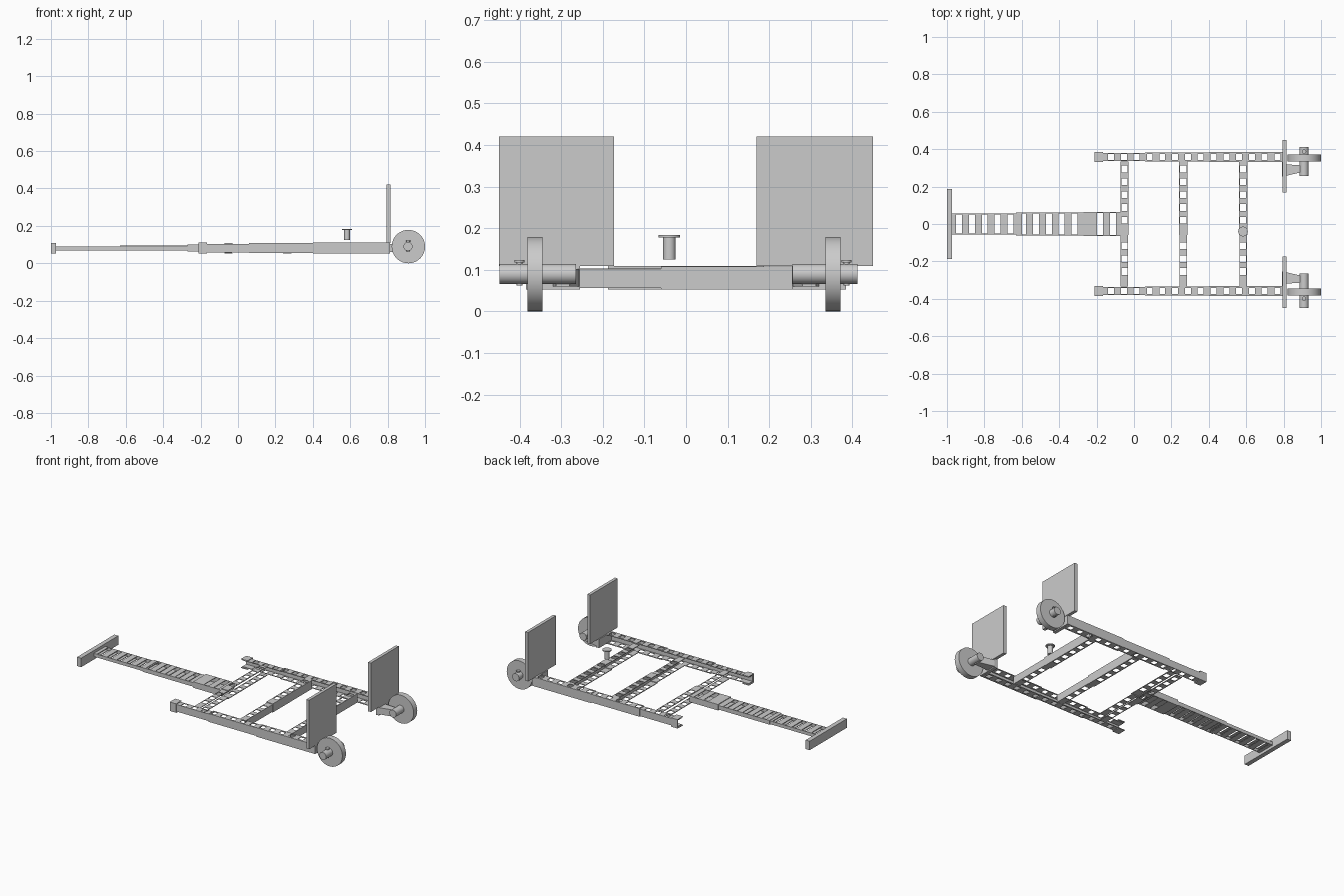
import bpy, bmesh, math
from mathutils import Matrix, Vector

if "Cube" in bpy.data.objects:
    bpy.data.objects.remove(bpy.data.objects["Cube"])

steel = bpy.data.materials.new("light grey steel")
steel.diffuse_color = (0.6, 0.6, 0.6, 1)
steel.use_nodes = True
steel.node_tree.nodes["Principled BSDF"].inputs["Base Color"].default_value = steel.diffuse_color
PITCH = 0.0685


def finish(bm, name):
    me = bpy.data.meshes.new(name)
    bm.to_mesh(me)
    bm.free()
    me.materials.append(steel)
    ob = bpy.data.objects.new(name, me)
    bpy.context.collection.objects.link(ob)
    return ob


def box(name, x0, x1, y0, y1, z0, z1):
    bm = bmesh.new()
    bmesh.ops.create_cube(bm, size=1)
    for v in bm.verts:
        v.co = Vector(((x0 if v.co.x < 0 else x1),
                       (y0 if v.co.y < 0 else y1),
                       (z0 if v.co.z < 0 else z1)))
    return finish(bm, name)


def cylinder(name, centre, radius, length, axis="Z", sides=32):
    bm = bmesh.new()
    rot = Matrix.Rotation(math.pi / 2, 4, "X") if axis == "Y" else Matrix()
    bmesh.ops.create_cone(bm, cap_ends=True, segments=sides, radius1=radius,
                          radius2=radius, depth=length,
                          matrix=Matrix.Translation(centre) @ rot)
    ob = finish(bm, name)
    bpy.ops.object.select_all(action="DESELECT")
    bpy.context.view_layer.objects.active = ob
    ob.select_set(True)
    bpy.ops.object.shade_smooth_by_angle(angle=math.radians(35))
    return ob


def channel(name, axis, u0, u1, v_open, v_web, z0, z1, phase, hole, margin,
            web=True, both=False):
    """Folded channel along an axis: pierced top and bottom flanges plus side webs."""
    d = math.copysign(margin, v_web - v_open)
    ring = [(v_open, z1), (v_open + d, z1), (v_web - d, z1), (v_web, z1),
            (v_web, z0), (v_web - d, z0), (v_open + d, z0), (v_open, z0)]
    spans, k = [], math.ceil((u0 + hole * 0.7 - phase) / PITCH)
    while phase + k * PITCH + hole * 0.7 <= u1:
        c = phase + k * PITCH
        spans.append((c - hole / 2, c + hole / 2))
        k += 1
    us = [u0] + [u for s in spans for u in s] + [u1]
    bm = bmesh.new()
    rows = [[bm.verts.new((u, v, z) if axis == "X" else (v, u, z)) for v, z in ring] for u in us]
    for i in range(len(us) - 1):
        for s in range(8):
            if (s in (1, 5) and i % 2) or (s == 3 and not web) or (s == 7 and not both):
                continue
            t = (s + 1) % 8
            bm.faces.new((rows[i][s], rows[i][t], rows[i + 1][t], rows[i + 1][s]))
    bmesh.ops.delete(bm, geom=[v for v in bm.verts if not v.link_faces], context="VERTS")
    ob = finish(bm, name)
    mod = ob.modifiers.new("sheet thickness", "SOLIDIFY")
    mod.thickness = 0.004
    mod.offset = 0
    return ob


for side, s in (("near", -1), ("far", 1)):
    # Telescoping side rails, open toward the middle
    for i, (a, b, half, z0, z1) in enumerate([(-0.205, 0.07, 0.020, 0.06, 0.102),
                                              (0.06, 0.41, 0.023, 0.057, 0.106),
                                              (0.40, 0.80, 0.026, 0.054, 0.109)]):
        channel(f"{side}_rail_section_{i + 1}", "X", a, b, s * (0.357 - half), s * (0.357 + half),
                z0, z1, -0.123, 0.032, half - 0.016)
    # Sleeve at the free end of the rail
    channel(f"{side}_rail_end_sleeve", "X", -0.21, -0.165, s * 0.331, s * 0.383,
            0.055, 0.109, 5.0, 0.04, 0.01)
    # Mounting flange and tapered axle bracket
    box(f"{side}_mount_flange", 0.79, 0.812, *sorted((s * 0.255, s * 0.385)), 0.053, 0.109)
    bm = bmesh.new()
    prof = [(0.80, 0.255), (0.80, 0.32), (0.91, 0.312), (0.91, 0.28)]
    f = bm.faces.new([bm.verts.new((x, s * y, 0.06)) for x, y in prof])
    ext = bmesh.ops.extrude_face_region(bm, geom=[f])["geom"]
    bmesh.ops.translate(bm, vec=(0, 0, 0.042),
                        verts=[g for g in ext if isinstance(g, bmesh.types.BMVert)])
    bmesh.ops.recalc_face_normals(bm, faces=bm.faces[:])
    finish(bm, f"{side}_axle_bracket")

# Upright plates
box("near_upright_plate", 0.795, 0.815, -0.45, -0.173, 0.109, 0.42)
box("far_upright_plate", 0.795, 0.815, 0.169, 0.45, 0.109, 0.42)

# Wheels, axles and locking pins
for side, wy, a, b, py in (("near", -0.363, -0.448, -0.264, -0.40),
                           ("far", 0.353, 0.256, 0.412, 0.386)):
    cylinder(f"{side}_wheel", (0.911, wy, 0.0893), 0.0893, 0.036, "Y", 48)
    cylinder(f"{side}_axle", (0.909, (a + b) / 2, 0.09), 0.024, b - a, "Y")
    cylinder(f"{side}_locking_pin", (0.909, py, 0.092), 0.007, 0.06, "Z", 16)
    cylinder(f"{side}_locking_pin_head", (0.909, py, 0.12), 0.012, 0.006, "Z", 16)

# Cross members, each in two telescoping halves
for i, (x, web) in enumerate([(-0.051, False), (0.263, True), (0.583, True)]):
    for half, a, b, w, z0, z1 in (("inner", -0.335, -0.05, 0.020, 0.058, 0.101),
                                  ("outer", -0.06, 0.335, 0.0225, 0.054, 0.106)):
        channel(f"cross_member_{i + 1}_{half}", "Y", a, b, x - w, x + w, z0, z1,
                0.02, 0.036, w - 0.017, web)

# Slotted tongue in telescoping sections
for i, (a, b, half, z0, z1) in enumerate([(-0.975, -0.60, 0.056, 0.071, 0.089),
                                          (-0.63, -0.25, 0.060, 0.069, 0.092),
                                          (-0.27, -0.07, 0.063, 0.064, 0.099)]):
    channel(f"tongue_section_{i + 1}", "X", a, b, -half, half, z0, z1,
            -0.935, 0.032, 0.004, True, True)
box("tongue_end_bar", -1.0, -0.972, -0.187, 0.187, 0.052, 0.109)

# Loose bolt above the rear cross member
cylinder("bolt_stem", (0.583, -0.04, 0.151), 0.015, 0.052)
cylinder("bolt_head", (0.583, -0.04, 0.180), 0.026, 0.006)
